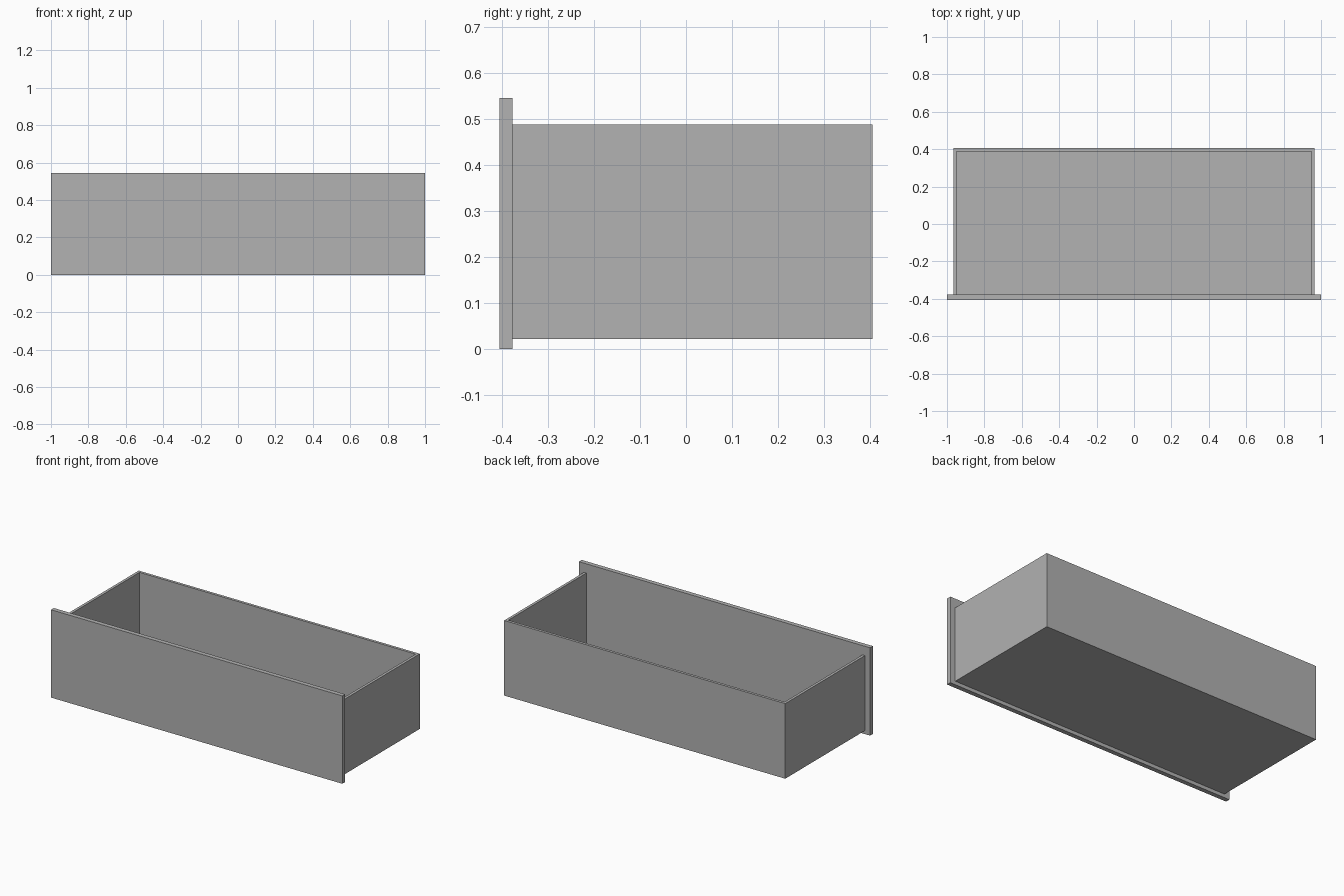
import bpy
import bmesh
from mathutils import Vector

cube = bpy.data.objects.get("Cube")
if cube:
    bpy.data.objects.remove(cube, do_unlink=True)

GREY = (0.445, 0.445, 0.445, 1.0)
grey = bpy.data.materials.new("plain grey")
grey.use_nodes = True
grey.diffuse_color = GREY
grey.node_tree.nodes["Principled BSDF"].inputs["Base Color"].default_value = GREY


def box(name, low, high):
    """Add a flat-faced box spanning two opposite corners."""
    low, high = Vector(low), Vector(high)
    bm = bmesh.new()
    bmesh.ops.create_cube(bm, size=1)
    bmesh.ops.scale(bm, vec=high - low, verts=bm.verts)
    mesh = bpy.data.meshes.new(name)
    bm.to_mesh(mesh)
    bm.free()
    mesh.materials.append(grey)
    obj = bpy.data.objects.new(name, mesh)
    obj.location = (low + high) / 2
    bpy.context.collection.objects.link(obj)
    return obj


# Main dimensions
half_width, depth_end, panel_back = 0.965, 0.405, -0.377
base, rim, wall = 0.022, 0.488, 0.017
inner_width, inner_back = half_width - wall, depth_end - wall

# Front panel overhangs the tray on every side
box("front_panel", (-1, -depth_end, 0), (1, panel_back, 0.545))

# Open tray: floor, back and two sides
box("floor", (-inner_width, panel_back, base), (inner_width, inner_back, base + wall))
box("back_wall", (-inner_width, inner_back, base), (inner_width, depth_end, rim))
box("left_wall", (inner_width, panel_back, base), (half_width, depth_end, rim))
box("right_wall", (-half_width, panel_back, base), (-inner_width, depth_end, rim))
